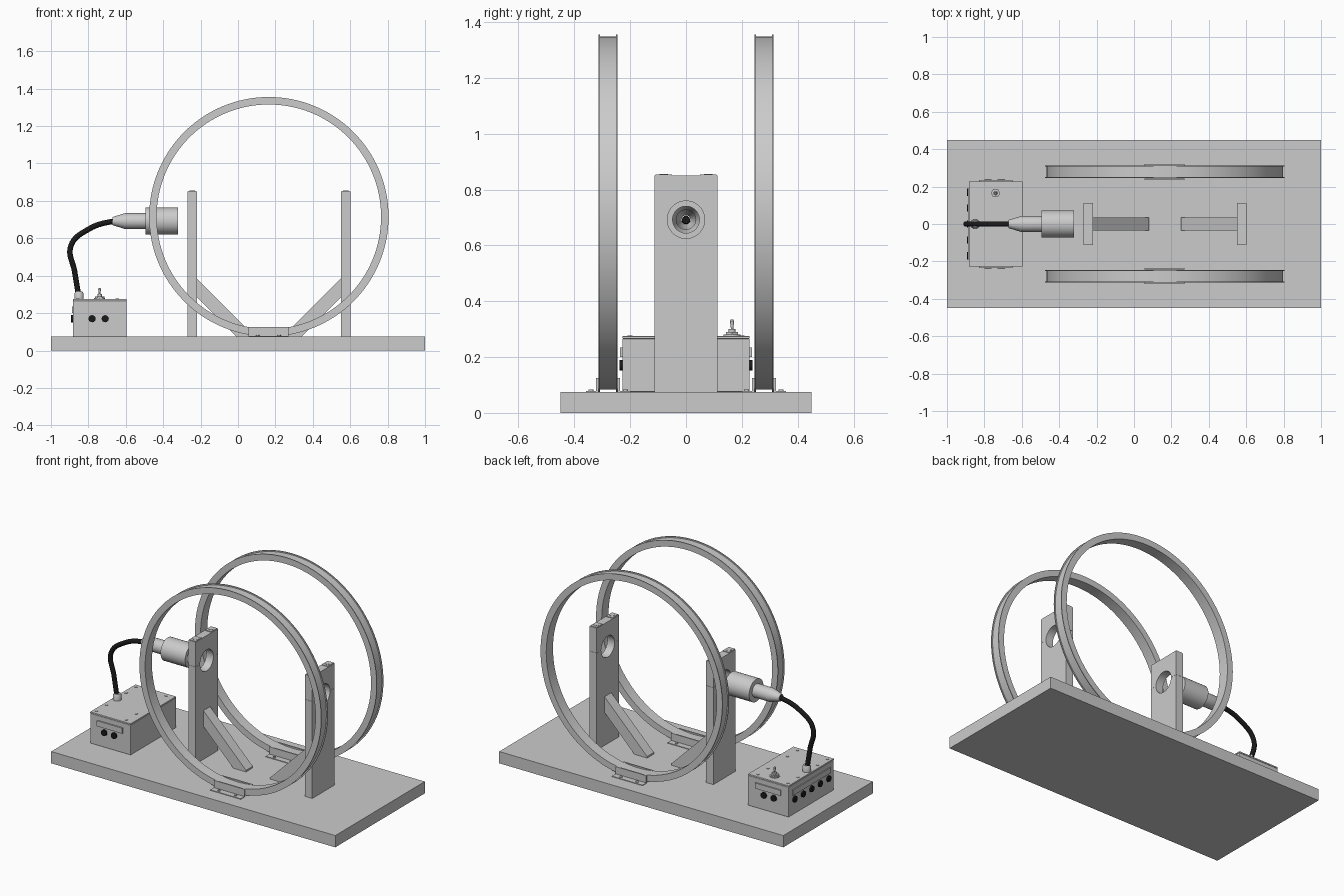
import bpy, bmesh
from math import pi, sin, cos, radians
from mathutils import Matrix, Vector

if "Cube" in bpy.data.objects:
    bpy.data.objects.remove(bpy.data.objects["Cube"])

black = bpy.data.materials.new("black")
black.diffuse_color = (0.01, 0.01, 0.01, 1)
black.use_nodes = True
black.node_tree.nodes["Principled BSDF"].inputs["Base Color"].default_value = black.diffuse_color
BASE_Z, CX, AXIS_Z = 0.075, 0.165, 0.692
TURN = {'X': Matrix.Rotation(pi / 2, 4, 'Y'), 'Y': Matrix.Rotation(-pi / 2, 4, 'X'), 'Z': Matrix()}


def finish(bm, name, mat=None, smooth=False, bevel=0):
    bmesh.ops.remove_doubles(bm, verts=bm.verts, dist=1e-5)
    bmesh.ops.recalc_face_normals(bm, faces=bm.faces)
    me = bpy.data.meshes.new(name)
    bm.to_mesh(me)
    bm.free()
    ob = bpy.data.objects.new(name, me)
    bpy.context.collection.objects.link(ob)
    if mat:
        me.materials.append(mat)
    if bevel:
        m = ob.modifiers.new("bevel", 'BEVEL')
        m.width, m.segments = bevel, 2
    if smooth:
        bpy.ops.object.select_all(action='DESELECT')
        ob.select_set(True)
        bpy.context.view_layer.objects.active = ob
        bpy.ops.object.shade_smooth_by_angle(angle=radians(35))
    return ob


def box(name, x, y, z, bevel=0):
    bm = bmesh.new()
    bmesh.ops.create_cube(bm, size=1)
    for v in bm.verts:
        v.co = [(a + b) / 2 + c * (b - a) for (a, b), c in zip((x, y, z), v.co)]
    return finish(bm, name, bevel=bevel)


def prism(name, pts, axis, a, b):
    """Extrude a 2D outline from a to b along X (points are y,z) or Y (points are x,z)."""
    bm = bmesh.new()
    place = (lambda p: (a, p[0], p[1])) if axis == 'X' else (lambda p: (p[0], a, p[1]))
    f = bm.faces.new([bm.verts.new(place(p)) for p in pts])
    ext = bmesh.ops.extrude_face_region(bm, geom=[f])['geom']
    d = Vector((b - a, 0, 0)) if axis == 'X' else Vector((0, b - a, 0))
    bmesh.ops.translate(bm, vec=d, verts=[e for e in ext if isinstance(e, bmesh.types.BMVert)])
    return finish(bm, name)


def lathe(name, prof, loc, axis='Z', n=32, mat=None, closed=False):
    """Spin (radius, height) points about an axis; closed joins the last point to the first."""
    bm = bmesh.new()
    rows = [[bm.verts.new((r * cos(2 * pi * i / n), r * sin(2 * pi * i / n), h)) for i in range(n)]
            for r, h in prof]
    for k in range(len(rows) if closed else len(rows) - 1):
        p, q = rows[k], rows[(k + 1) % len(rows)]
        for i in range(n):
            j = (i + 1) % n
            bm.faces.new((p[i], p[j], q[j], q[i]))
    if not closed:
        bm.faces.new(rows[0])
        bm.faces.new(rows[-1])
    bmesh.ops.transform(bm, matrix=Matrix.Translation(loc) @ TURN[axis], verts=bm.verts)
    return finish(bm, name, mat, smooth=n > 6)


def disc(name, loc, r, h, axis='Z', n=24, mat=None):
    return lathe(name, [(r, 0), (r, h)], loc, axis, n, mat)


# Base board
box("base_board", (-1, 1), (-0.45, 0.45), (0, BASE_Z))

# Pair of coil rings (outward-facing channels) with their foot brackets
for s, side in ((-1, "front"), (1, "back")):
    w = 0.034
    lathe(side + "_coil_ring",
          [(0.60, -w), (0.64, -w), (0.64, -w + 0.005), (0.632, -w + 0.005),
           (0.632, w - 0.005), (0.64, w - 0.005), (0.64, w), (0.60, w)],
          (CX, s * 0.279, 0.7155), 'Y', 128, closed=True)
    for t in (-1, 1):
        y0 = s * 0.279 + t * 0.0345
        y1, y2 = y0 + t * 0.008, y0 + t * 0.045
        plate = [(0.055, BASE_Z), (0.27, BASE_Z), (0.27, 0.125), (0.055, 0.125)]
        prism(side + "_bracket_plate", plate, 'Y', y0, y1)
        box(side + "_bracket_foot", (0.055, 0.27), sorted((y0, y2)), (BASE_Z, BASE_Z + 0.004))
        for x in (0.105, 0.22):
            disc(side + "_bracket_screw", (x, s * 0.279 + t * 0.062, BASE_Z + 0.004), 0.009, 0.005, n=16)

# Two bearing posts with split caps, cap bolts and diagonal braces
R, N = 0.067, 24
lower_arc = [(R * cos(a), AXIS_Z + R * sin(a)) for a in (-pi * i / N for i in range(N + 1))]
upper_arc = [(R * cos(a), AXIS_Z + R * sin(a)) for a in (pi * i / N for i in range(N + 1))]
W, TOP = 0.112, 0.85
post = lower_arc + [(-W, AXIS_Z), (-W, BASE_Z), (W, BASE_Z), (W, AXIS_Z)]
cap = upper_arc + [(-W, AXIS_Z + 0.001), (-W, TOP), (W, TOP), (W, AXIS_Z + 0.001)]
for s, side in ((-1, "left"), (1, "right")):
    inner, outer = CX + s * 0.385, CX + s * 0.436
    prism(side + "_post", post, 'X', inner, outer)
    prism(side + "_post_cap", cap, 'X', inner, outer)
    for y in (-0.08, 0.08):
        mid = (inner + outer) / 2
        box(side + "_cap_pad", (mid - 0.022, mid + 0.022), (y - 0.03, y + 0.03), (TOP - 0.002, TOP + 0.004))
        disc(side + "_cap_bolt", (mid, y, TOP + 0.003), 0.015, 0.003)
    foot = CX + s * 0.085
    prism(side + "_brace", [(inner, 0.385), (foot, 0.085), (foot, BASE_Z), (CX + s * 0.175, BASE_Z),
                            (inner, 0.285)], 'Y', -0.034, 0.034)

# Hollow sensor tube, stepped and tapering to the cable
lathe("sensor_tube",
      [(0.016, -0.67), (0.022, -0.67), (0.042, -0.605), (0.042, -0.495), (0.072, -0.495),
       (0.072, -0.322), (0.048, -0.322), (0.048, -0.48), (0.035, -0.50), (0.035, -0.60)],
      (0, 0, AXIS_Z), 'X', 48, closed=True)

# Cable
cu = bpy.data.curves.new("cable", 'CURVE')
cu.dimensions = '3D'
cu.bevel_depth, cu.bevel_resolution, cu.resolution_u, cu.use_fill_caps = 0.0145, 4, 16, True
path = [(-0.61, AXIS_Z), (-0.67, 0.69), (-0.80, 0.648), (-0.893, 0.56), (-0.873, 0.42), (-0.85, 0.28)]
sp = cu.splines.new('BEZIER')
sp.bezier_points.add(len(path) - 1)
for p, (x, z) in zip(sp.bezier_points, path):
    p.co = (x, 0, z)
    p.handle_left_type = p.handle_right_type = 'AUTO'
cu.materials.append(black)
bpy.context.collection.objects.link(bpy.data.objects.new("cable", cu))

# Control box with lid
X0, X1, YB, ZB = -0.882, -0.596, 0.228, 0.275
box("control_box", (X0, X1), (-YB, YB), (BASE_Z, 0.265), bevel=0.003)
box("control_box_lid", (X0, X1), (-YB, YB), (0.2655, ZB), bevel=0.002)
for x in (X0 + 0.025, X1 - 0.05):
    for y in (-0.2, -0.1, 0.1, 0.2):
        disc("lid_screw", (x, y, ZB - 0.001), 0.009, 0.004, n=16)

# Marker plates and black sockets on three sides
for s, side in ((-1, "front"), (1, "back")):
    box(side + "_marker_plate", (-0.83, -0.65), sorted((s * YB, s * (YB + 0.008))), (0.2, 0.235))
    for x in (-0.78, -0.71):
        disc(side + "_socket", (x, s * YB, 0.17), 0.019, s * 0.01, 'Y', mat=black)
box("left_marker_plate", (X0 - 0.006, X0), (-0.19, 0.19), (0.2, 0.235))
for i in range(5):
    disc("left_socket", (X0, (i - 2) * 0.085, 0.17), 0.019, -0.01, 'X', mat=black)

# Cable gland on the lid
lathe("cable_gland", [(0.025, 0), (0.025, 0.028), (0.019, 0.04)], (-0.85, 0, ZB))

# Toggle switch
SX, SY = -0.74, 0.165
disc("switch_washer", (SX, SY, ZB), 0.03, 0.005)
disc("switch_nut", (SX, SY, ZB + 0.005), 0.025, 0.009, n=6)
disc("switch_collar", (SX, SY, ZB + 0.014), 0.012, 0.012)
lathe("switch_lever", [(0.004, 0), (0.0075, 0.03), (0.004, 0.036)], (SX, SY, ZB + 0.024), n=16)
